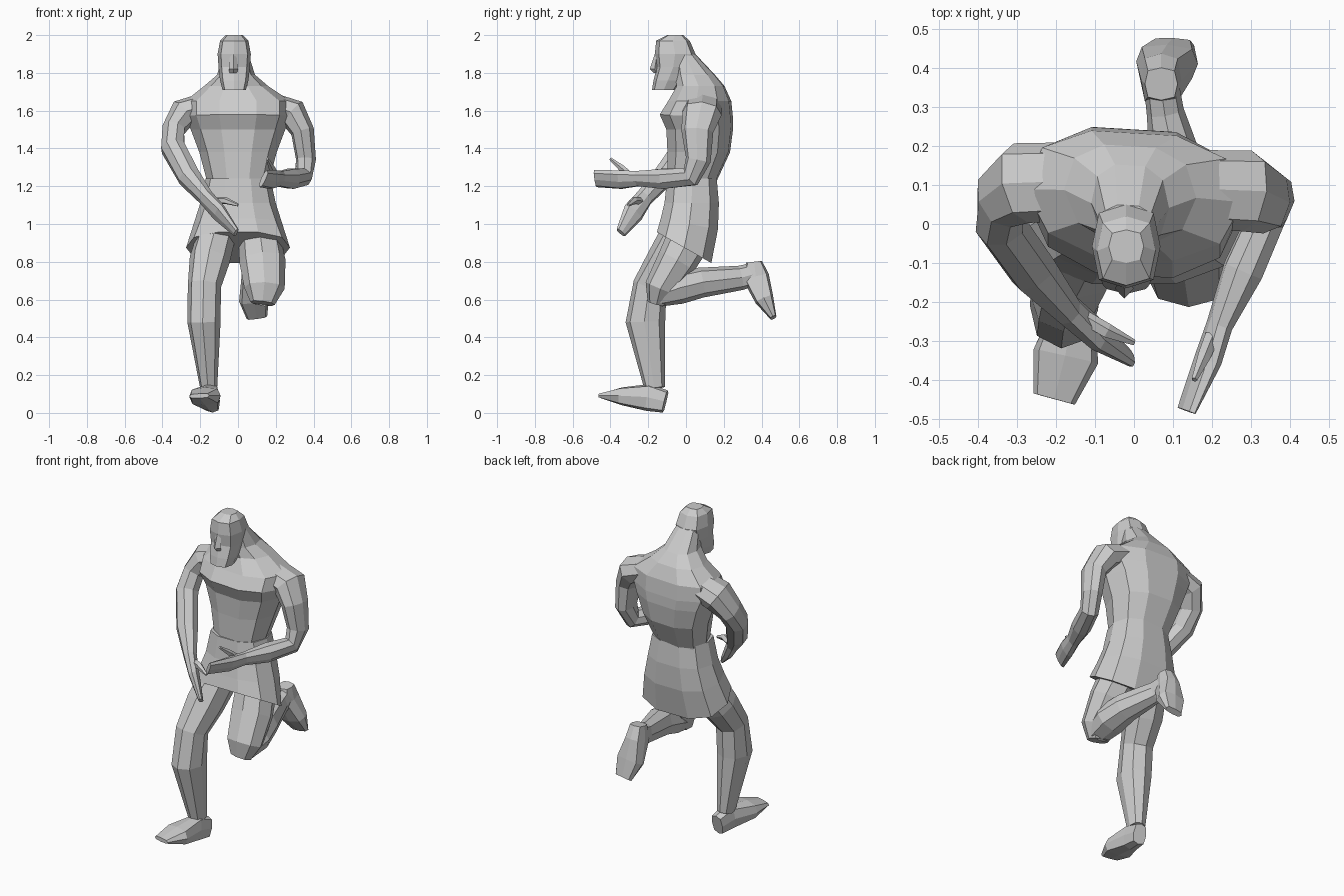
import bpy, bmesh, math
from mathutils import Vector


def skin(name, rings):
    """Join equal-sized rings of points into a closed, flat-shaded mesh."""
    bm = bmesh.new()
    vs = [[bm.verts.new(p) for p in r] for r in rings]
    n = len(vs[0])
    for r, s in zip(vs, vs[1:]):
        for i in range(n):
            j = (i + 1) % n
            bm.faces.new((r[i], r[j], s[j], s[i]))
    bm.faces.new(vs[0])
    bm.faces.new(vs[-1])
    bmesh.ops.recalc_face_normals(bm, faces=bm.faces)
    me = bpy.data.meshes.new(name)
    bm.to_mesh(me)
    bm.free()
    ob = bpy.data.objects.new(name, me)
    bpy.context.collection.objects.link(ob)
    return ob


def unit_ring(n, power):
    """Rounded-square outline; a lower power is boxier."""
    out = []
    for i in range(n):
        c, s = math.cos(math.tau * i / n), math.sin(math.tau * i / n)
        out.append((math.copysign(abs(c) ** power, c) if abs(c) > 1e-6 else 0,
                    math.copysign(abs(s) ** power, s) if abs(s) > 1e-6 else 0))
    return out


def stack(name, rows, n=10, power=0.8, twist=0.0, taper=0.0):
    """Level rings: (z, half width, front y, back y, centre x, front lift).
    taper narrows the front half of each ring."""
    rings = []
    for z, hw, yf, yb, cx, lift in rows:
        ym, h = (yf + yb) / 2, (yb - yf) / 2
        rings.append([(cx + hw * c * (1 - taper * max(0, -s)),
                       ym + h * s - twist * hw * c, z - lift * s)
                      for c, s in unit_ring(n, power)])
    return skin(name, rings)


def limb(name, path, side, n=8, power=0.9):
    """Rings along a path of (x, y, z, half size a, half size b)."""
    pts = [Vector(p[:3]) for p in path]
    u, rings = Vector(side), []
    for i, p in enumerate(path):
        t = Vector()
        if i > 0:
            t += (pts[i] - pts[i - 1]).normalized()
        if i < len(pts) - 1:
            t += (pts[i + 1] - pts[i]).normalized()
        t.normalize()
        u = (u - t * u.dot(t)).normalized()
        v = t.cross(u)
        rings.append([pts[i] + u * p[3] * c + v * p[4] * s
                      for c, s in unit_ring(n, power)])
    return skin(name, rings)


X, Y = (1, 0, 0), (0, 1, 0)

# Torso with sloping neck muscles
stack("torso", [
    (1.14, .165, -.10, .16, 0, 0), (1.23, .165, -.10, .165, 0, 0),
    (1.38, .205, -.10, .235, 0, 0), (1.50, .25, -.105, .25, 0, 0),
    (1.57, .28, -.14, .25, 0, .01), (1.65, .28, -.095, .24, 0, 0),
    (1.73, .17, -.05, .205, -.01, 0), (1.79, .10, -.06, .155, -.01, 0),
    (1.90, .07, -.06, .05, -.015, 0)], twist=.06, taper=.1)

# Shorts, hem lower at the back
stack("shorts", [
    (.875, .275, -.16, .14, 0, .085), (1.0, .235, -.14, .175, 0, .03),
    (1.11, .20, -.12, .18, 0, 0), (1.24, .172, -.105, .168, 0, 0)])

# Head and nose
stack("head", [
    (1.71, .062, -.18, -.055, -.02, 0), (1.76, .075, -.172, -.02, -.02, 0),
    (1.83, .083, -.155, .02, -.02, 0), (1.90, .088, -.165, .05, -.02, 0),
    (1.97, .075, -.158, .02, -.02, 0), (2.0, .045, -.10, -.015, -.02, 0)],
    n=8, power=.65)
stack("nose", [
    (1.80, .020, -.172, -.14, -.025, 0), (1.82, .024, -.192, -.14, -.025, 0),
    (1.90, .018, -.165, -.14, -.025, 0)], n=4, power=1)

# Arms: the shoulder starts inside the torso and slopes down outwards
limb("right_arm", [
    (-.16, .11, 1.63, .10, .07), (-.29, .105, 1.585, .105, .08),
    (-.342, .065, 1.50, .085, .062), (-.345, 0, 1.405, .07, .065),
    (-.26, -.12, 1.25, .06, .062), (-.17, -.22, 1.14, .048, .038),
    (-.10, -.28, 1.06, .06, .03), (-.01, -.345, .955, .03, .013)], Y)
limb("left_arm", [
    (.16, .09, 1.63, .10, .07), (.29, .085, 1.585, .105, .08),
    (.342, .06, 1.49, .085, .062), (.36, .065, 1.34, .067, .053),
    (.345, .025, 1.25, .057, .048), (.28, -.12, 1.24, .057, .052),
    (.22, -.26, 1.24, .045, .03), (.19, -.35, 1.235, .055, .028),
    (.135, -.48, 1.24, .05, .013)], Y)

# Thumbs
limb("right_thumb", [(-.13, -.24, 1.12, .02, .02), (-.07, -.275, 1.125, .02, .02),
                     (0, -.305, 1.10, .008, .008)], Y, n=5, power=1)
limb("left_thumb", [(.20, -.29, 1.25, .02, .02), (.18, -.34, 1.295, .018, .018),
                    (.155, -.40, 1.345, .008, .008)], X, n=5, power=1)

# Standing leg and foot
limb("right_leg", [
    (-.10, .01, .99, .10, .12), (-.15, -.10, .81, .107, .107),
    (-.178, -.19, .67, .088, .092), (-.18, -.215, .48, .088, .105),
    (-.155, -.165, .13, .045, .055)], X)
limb("right_foot", [
    (-.135, -.11, .06, .04, .06), (-.15, -.20, .082, .05, .072),
    (-.175, -.34, .088, .085, .047), (-.205, -.45, .09, .055, .012)],
    X, power=.6)

# Trailing leg: thigh forward, shin folded back
limb("left_thigh", [
    (.11, .03, .95, .11, .12), (.13, -.05, .80, .122, .105),
    (.14, -.135, .66, .107, .085), (.13, -.155, .58, .065, .05)], X)
limb("left_shin", [
    (.14, -.15, .62, .075, .06), (.14, -.04, .66, .095, .085),
    (.125, .08, .69, .08, .08), (.08, .29, .715, .048, .065),
    (.07, .36, .735, .045, .06)], X)
limb("left_foot", [
    (.07, .36, .80, .042, .042), (.07, .37, .72, .052, .07),
    (.085, .415, .60, .08, .05), (.10, .462, .505, .055, .018)],
    X, power=.6)
